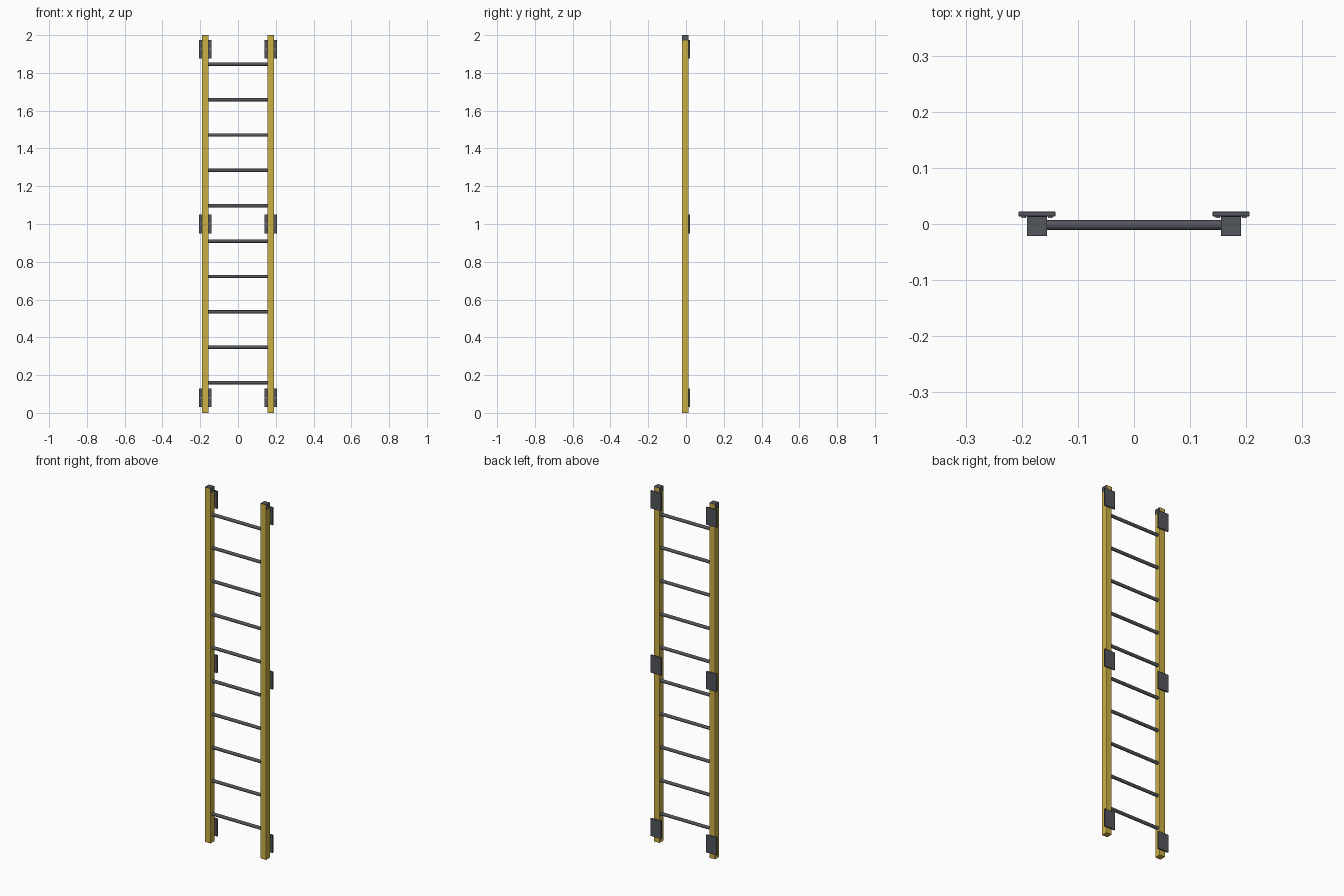
import bpy, math

if "Cube" in bpy.data.objects:
    bpy.data.objects.remove(bpy.data.objects["Cube"])

def material(name, rgb):
    m = bpy.data.materials.new(name)
    m.diffuse_color = (*rgb, 1)
    m.use_nodes = True
    m.node_tree.nodes["Principled BSDF"].inputs["Base Color"].default_value = m.diffuse_color
    return m

GOLD = material("gold_paint", (0.60, 0.43, 0.06))
DARK = material("dark_metal", (0.085, 0.092, 0.105))
STEEL = material("bolt_steel", (0.3, 0.31, 0.33))

def box(name, loc, size, mat, bevel):
    bpy.ops.mesh.primitive_cube_add(size=1, location=loc)
    ob = bpy.context.object
    ob.name = name
    ob.scale = size
    bpy.ops.object.transform_apply(location=False, rotation=False, scale=True)
    ob.data.materials.append(mat)
    mod = ob.modifiers.new("edge_bevel", 'BEVEL')
    mod.width = bevel
    mod.segments = 2
    return ob

def rod(name, loc, radius, depth, rot, mat, sides):
    bpy.ops.mesh.primitive_cylinder_add(vertices=sides, radius=radius, depth=depth,
                                        location=loc, rotation=rot)
    ob = bpy.context.object
    ob.name = name
    ob.data.materials.append(mat)
    bpy.ops.object.shade_smooth_by_angle(angle=math.radians(35))
    return ob

RAIL_X, RAIL_Y, RAIL_W = 0.173, -0.004, 0.035

for side, sx in (("left", -1), ("right", 1)):
    x = sx * RAIL_X
    # Upright rail and its end cap (the cap shows on the sides and top)
    box(f"{side}_rail", (x, RAIL_Y, 0.9995), (RAIL_W, RAIL_W, 1.999), GOLD, 0.002)
    box(f"{side}_rail_cap", (x, RAIL_Y, 1.985), (RAIL_W + 0.001, RAIL_W - 0.0004, 0.03),
        DARK, 0.001)
    # Wall plates behind the rail, each with a bolt on either side
    for level, z in (("lower", 0.08), ("middle", 1.0), ("upper", 1.925)):
        box(f"{side}_{level}_wall_plate", (x, 0.0178, z), (0.066, 0.0085, 0.1), DARK, 0.0015)
        for d in (-1, 1):
            rod(f"{side}_{level}_bolt", (x + d * 0.0235, 0.0135, z), 0.004, 0.005,
                (math.pi / 2, 0, 0), STEEL, 12)

# Rungs
for i in range(10):
    rod(f"rung_{i + 1}", (0, -0.002, 0.16 + i * 0.1873), 0.009, 2 * RAIL_X - 0.03,
        (0, math.pi / 2, 0), DARK, 16)
